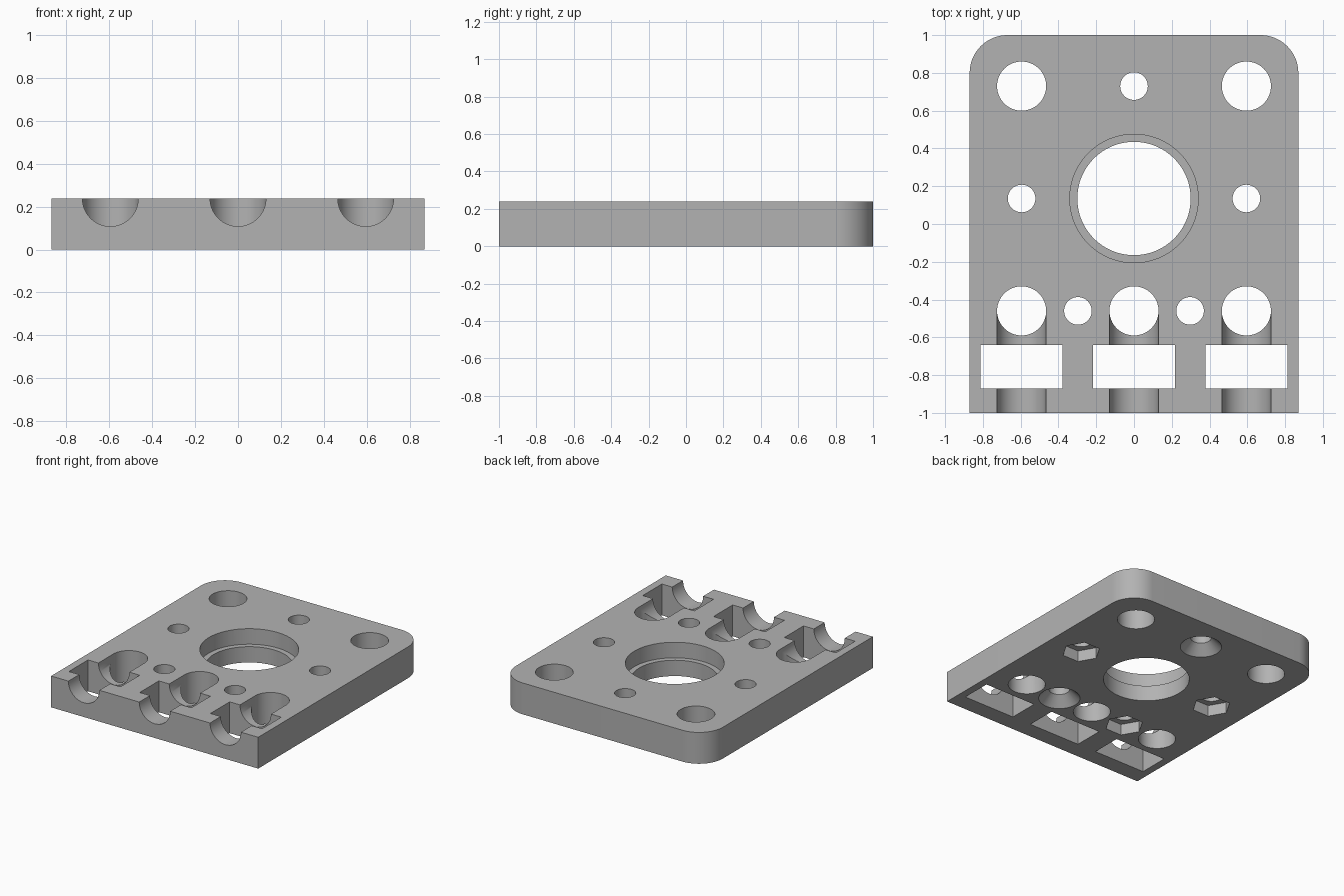
import bpy, bmesh
from math import pi, radians
from mathutils import Matrix

cube = bpy.data.objects.get("Cube")
if cube:
    bpy.data.objects.remove(cube, do_unlink=True)

THICK = 0.238
HALF_X = 0.87
COLUMN = 0.595      # spacing of the hole columns
ROW_Y = -0.46       # front row of holes
BORE_Y = 0.135      # centre of the large bore
BIG, SMALL = 0.13, 0.073

grey = bpy.data.materials.new("plain grey")
grey.use_nodes = True
colour = (0.45, 0.45, 0.45, 1)
grey.diffuse_color = colour
grey.node_tree.nodes["Principled BSDF"].inputs["Base Color"].default_value = colour


def make_object(name, bm):
    bmesh.ops.recalc_face_normals(bm, faces=bm.faces)
    mesh = bpy.data.meshes.new(name)
    bm.to_mesh(mesh)
    bm.free()
    mesh.materials.append(grey)
    obj = bpy.data.objects.new(name, mesh)
    bpy.context.collection.objects.link(obj)
    return obj


def box(name, x0, x1, y0, y1, z0, z1):
    bm = bmesh.new()
    bmesh.ops.create_cube(bm, size=1)
    bmesh.ops.scale(bm, verts=bm.verts, vec=(x1 - x0, y1 - y0, z1 - z0))
    bmesh.ops.translate(bm, verts=bm.verts,
                        vec=((x0 + x1) / 2, (y0 + y1) / 2, (z0 + z1) / 2))
    return make_object(name, bm)


def cone(name, x, y, z0, z1, r0, r1=None, sides=64):
    bm = bmesh.new()
    bmesh.ops.create_cone(bm, cap_ends=True, segments=sides, radius1=r0,
                          radius2=r0 if r1 is None else r1, depth=z1 - z0)
    if sides == 6:  # hexagon corners point along x
        bmesh.ops.rotate(bm, verts=bm.verts, matrix=Matrix.Rotation(pi / 2, 3, 'Z'))
    bmesh.ops.translate(bm, verts=bm.verts, vec=(x, y, (z0 + z1) / 2))
    return make_object(name, bm)


def groove(name, x):
    bm = bmesh.new()
    bmesh.ops.create_cone(bm, cap_ends=True, segments=64, radius1=BIG,
                          radius2=BIG, depth=0.64)
    bmesh.ops.rotate(bm, verts=bm.verts, matrix=Matrix.Rotation(pi / 2, 3, 'X'))
    bmesh.ops.translate(bm, verts=bm.verts, vec=(x, ROW_Y - 0.32, THICK))
    return make_object(name, bm)


# Plate with two rounded back corners
plate = box("mounting_plate", -HALF_X, HALF_X, -1, 1, 0, THICK)
bm = bmesh.new()
bm.from_mesh(plate.data)
corners = [e for e in bm.edges if all(v.co.y > 0.9 for v in e.verts)
           and abs(e.verts[0].co.z - e.verts[1].co.z) > 0.1]
bmesh.ops.bevel(bm, geom=corners, offset=0.2, segments=16, profile=0.5,
                affect='EDGES')
bm.to_mesh(plate.data)
bm.free()

cutters = []

# Stepped centre bore
cutters.append(cone("bore", 0, BORE_Y, -0.1, 0.4, 0.30, sides=96))
cutters.append(cone("bore_step", 0, BORE_Y, 0.12, 0.4, 0.34, sides=96))

# Large through holes
for x, y in [(-COLUMN, 0.73), (COLUMN, 0.73),
             (-COLUMN, ROW_Y), (0, ROW_Y), (COLUMN, ROW_Y)]:
    cutters.append(cone("large_hole", x, y, -0.1, 0.4, BIG))

# Small screw holes, with countersinks or nut pockets underneath
countersunk = [(0, 0.73), (0.297, ROW_Y)]
nut_pockets = [(-COLUMN, BORE_Y), (COLUMN, BORE_Y), (-0.297, ROW_Y)]
for x, y in countersunk + nut_pockets:
    cutters.append(cone("screw_hole", x, y, -0.1, 0.4, SMALL))
for x, y in countersunk:
    cutters.append(cone("countersink", x, y, -0.01, 0.075, 0.155, 0.07))
for x, y in nut_pockets:
    cutters.append(cone("nut_pocket", x, y, -0.1, 0.085, 0.135, sides=6))

# Round grooves and rectangular slots along the front
for x in (-COLUMN, 0, COLUMN):
    cutters.append(groove("groove", x))
    cutters.append(box("slot", x - 0.217, x + 0.217, -0.87, -0.64, -0.1, 0.4))

bpy.ops.object.select_all(action='DESELECT')
bpy.context.view_layer.objects.active = plate
plate.select_set(True)
for cutter in cutters:
    mod = plate.modifiers.new("cut", 'BOOLEAN')
    mod.operation = 'DIFFERENCE'
    mod.solver = 'EXACT'
    mod.object = cutter
    bpy.ops.object.modifier_apply(modifier=mod.name)
    bpy.data.objects.remove(cutter, do_unlink=True)

bpy.ops.object.shade_smooth_by_angle(angle=radians(30))
